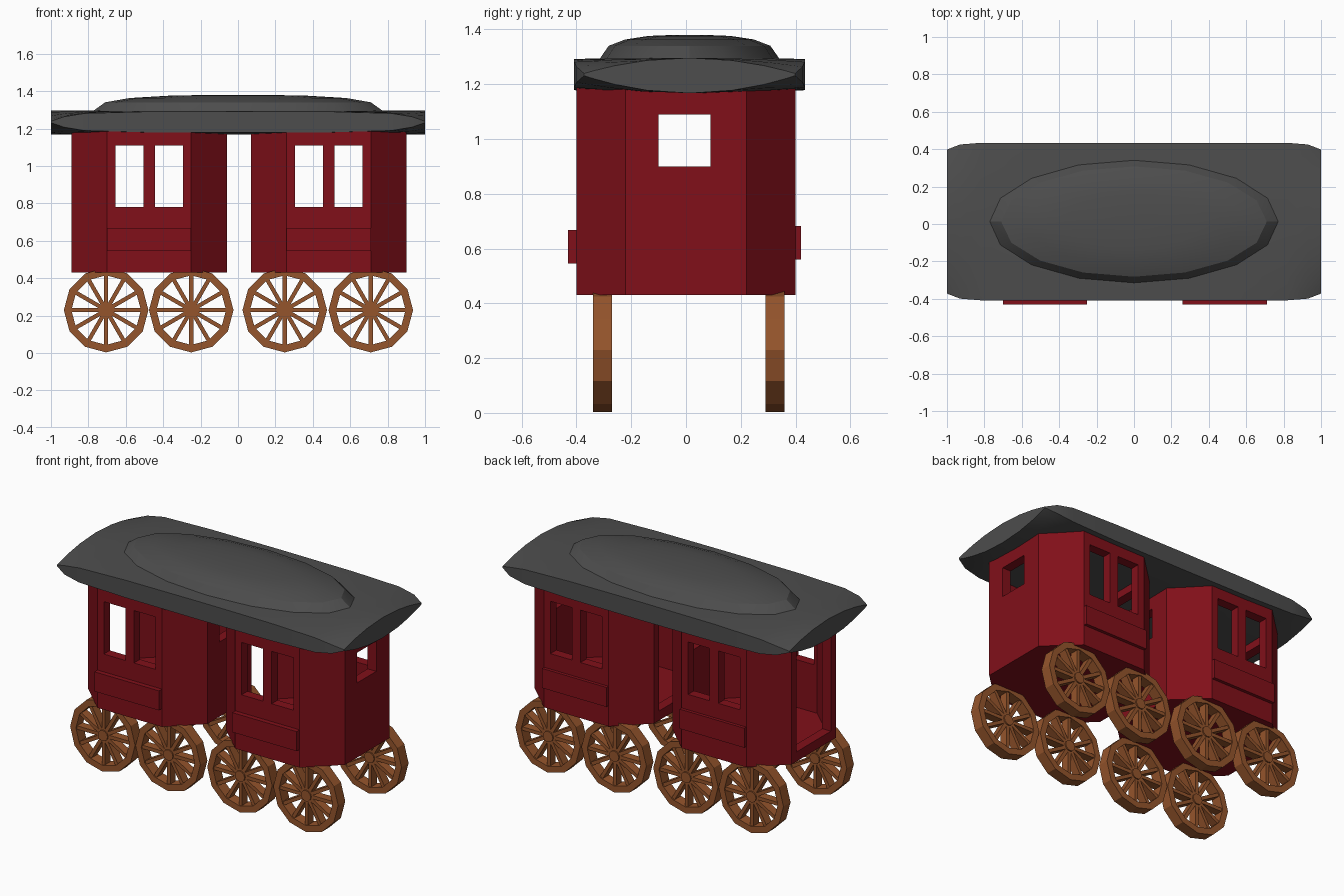
import bpy, bmesh
from math import sin, cos, pi, radians
from mathutils import Matrix, Vector

if "Cube" in bpy.data.objects:
    bpy.data.objects.remove(bpy.data.objects["Cube"])


def material(name, rgb):
    m = bpy.data.materials.new(name)
    m.diffuse_color = (*rgb, 1)
    m.use_nodes = True
    m.node_tree.nodes["Principled BSDF"].inputs["Base Color"].default_value = m.diffuse_color
    return m


RED = material("red_paint", (0.22, 0.005, 0.01))
WOOD = material("brown_wood", (0.30, 0.09, 0.025))
GREY = material("dark_roofing", (0.075, 0.075, 0.075))


def finish(name, bm, mat, smooth=False):
    bmesh.ops.recalc_face_normals(bm, faces=bm.faces[:])
    me = bpy.data.meshes.new(name)
    bm.to_mesh(me)
    bm.free()
    me.materials.append(mat)
    ob = bpy.data.objects.new(name, me)
    bpy.context.collection.objects.link(ob)
    bpy.context.view_layer.objects.active = ob
    if smooth:
        ob.select_set(True)
        bpy.ops.object.shade_smooth_by_angle(angle=radians(25))
        ob.select_set(False)
    return ob


def add_box(bm, x0, x1, y0, y1, z0, z1, turn=Matrix()):
    m = Matrix.Translation(((x0 + x1) / 2, (y0 + y1) / 2, (z0 + z1) / 2))
    bmesh.ops.create_cube(bm, size=1, matrix=turn @ m @ Matrix.Diagonal((x1 - x0, y1 - y0, z1 - z0, 1)))


def loft(bm, rings, closed=False, caps=True):
    vs = [[bm.verts.new(p) for p in r] for r in rings]
    n = len(vs[0])
    pairs = list(zip(vs, vs[1:])) + ([(vs[-1], vs[0])] if closed else [])
    for a, b in pairs:
        for i in range(n):
            j = (i + 1) % n
            bm.faces.new((a[i], a[j], b[j], b[i]))
    if caps and not closed:
        bm.faces.new(vs[0])
        bm.faces.new(vs[-1])


def add_octagon(bm, cx, hx, hy, fx, ey, z0, z1):
    plan = [(fx, -hy), (hx, -ey), (hx, ey), (fx, hy), (-fx, hy), (-hx, ey), (-hx, -ey), (-fx, -hy)]
    loft(bm, [[(cx + x, y, z) for x, y in plan] for z in (z0, z1)])


def cut(ob, bm):
    cutter = finish("cutter", bm, RED)
    cutter.hide_render = True
    mod = ob.modifiers.new("cut", 'BOOLEAN')
    mod.operation, mod.solver, mod.object = 'DIFFERENCE', 'EXACT', cutter
    bpy.context.view_layer.objects.active = ob
    bpy.ops.object.modifier_apply(modifier=mod.name)
    bpy.data.objects.remove(cutter)


# Cabins: hollow chamfered boxes with side windows, an end window and a doorway
for side, cx in (("left", -0.475), ("right", 0.485)):
    bm = bmesh.new()
    add_octagon(bm, cx, 0.415, 0.40, 0.225, 0.22, 0.43, 1.19)
    cabin = finish(side + "_cabin", bm, RED)
    bm = bmesh.new()
    add_octagon(bm, cx, 0.355, 0.34, 0.20, 0.195, 0.48, 1.25)
    cut(cabin, bm)
    bm = bmesh.new()
    for wx in (-0.105, 0.105):
        add_box(bm, cx + wx - 0.075, cx + wx + 0.075, -0.5, 0.5, 0.78, 1.11)
    cut(cabin, bm)
    bm = bmesh.new()
    add_box(bm, cx + 0.3, cx + 0.45, -0.10, 0.09, 0.90, 1.09)
    add_box(bm, cx - 0.45, cx - 0.3, -0.17, 0.17, 0.49, 1.12)
    cut(cabin, bm)
    # Raised panels under the windows
    for where, y0, y1, z0 in (("front", -0.43, -0.39, 0.545), ("back", 0.39, 0.42, 0.56)):
        bm = bmesh.new()
        add_box(bm, cx - 0.225, cx + 0.225, y0, y1, z0, z0 + 0.123)
        finish(f"{side}_{where}_panel", bm, RED)

# Wheels: twelve-sided rim, twelve spokes and a small hub
R, N = 0.226, 12


def circle(r, y):
    return [(r * sin(2 * pi * i / N), y, r * cos(2 * pi * i / N)) for i in range(N)]


def wheel(name, x, y):
    bm = bmesh.new()
    h = 0.035
    loft(bm, [circle(R, -h), circle(R, h), circle(R - 0.04, h), circle(R - 0.04, -h)], closed=True)
    loft(bm, [circle(0.034, -h), circle(0.034, h)])
    for i in range(N):
        add_box(bm, -0.011, 0.011, -0.027, 0.027, 0.02, R - 0.03, Matrix.Rotation(2 * pi * i / N, 4, 'Y'))
    bmesh.ops.translate(bm, vec=Vector((x, y, 0.229)), verts=bm.verts[:])
    finish(name, bm, WOOD)


for i, x in enumerate((-0.705, -0.25, 0.25, 0.71)):
    wheel(f"front_wheel_{i + 1}", x, -0.305)
    wheel(f"back_wheel_{i + 1}", x, 0.325)

# Roof slab: lens-shaped ends swelling to a full-sided middle
YC, ZC = 0.013, 1.235
half = [(1.0, 0.385, 0.004), (0.93, 0.412, 0.028), (0.82, 0.421, 0.046), (0.5, 0.421, 0.055)]
stations = [(-x, w, e) for x, w, e in half] + [(0, 0.421, 0.057)] + half[::-1]
ts = [-1, -0.9, -0.7, -0.4, 0, 0.4, 0.7, 0.9, 1]
rings = []
for x, w, e in stations:
    top = [(x, YC + w * t, ZC + e + (0.061 - e) * (1 - t * t)) for t in ts]
    low = [(x, YC + w * t, ZC - e - (0.068 - e) * (1 - t * t)) for t in ts[::-1]]
    rings.append(top + low)
bm = bmesh.new()
loft(bm, rings)
finish("roof", bm, GREY, True)

# Raised oval dome on the roof
bm = bmesh.new()
rings = []
for a, b, z in ((0.80, 0.345, 1.27), (0.77, 0.325, 1.297), (0.71, 0.295, 1.34),
                (0.58, 0.235, 1.363), (0.36, 0.15, 1.376), (0.12, 0.05, 1.38)):
    rings.append([(a * cos(2 * pi * i / 16), YC + b * sin(2 * pi * i / 16), z) for i in range(16)])
loft(bm, rings)
finish("roof_dome", bm, GREY, True)
